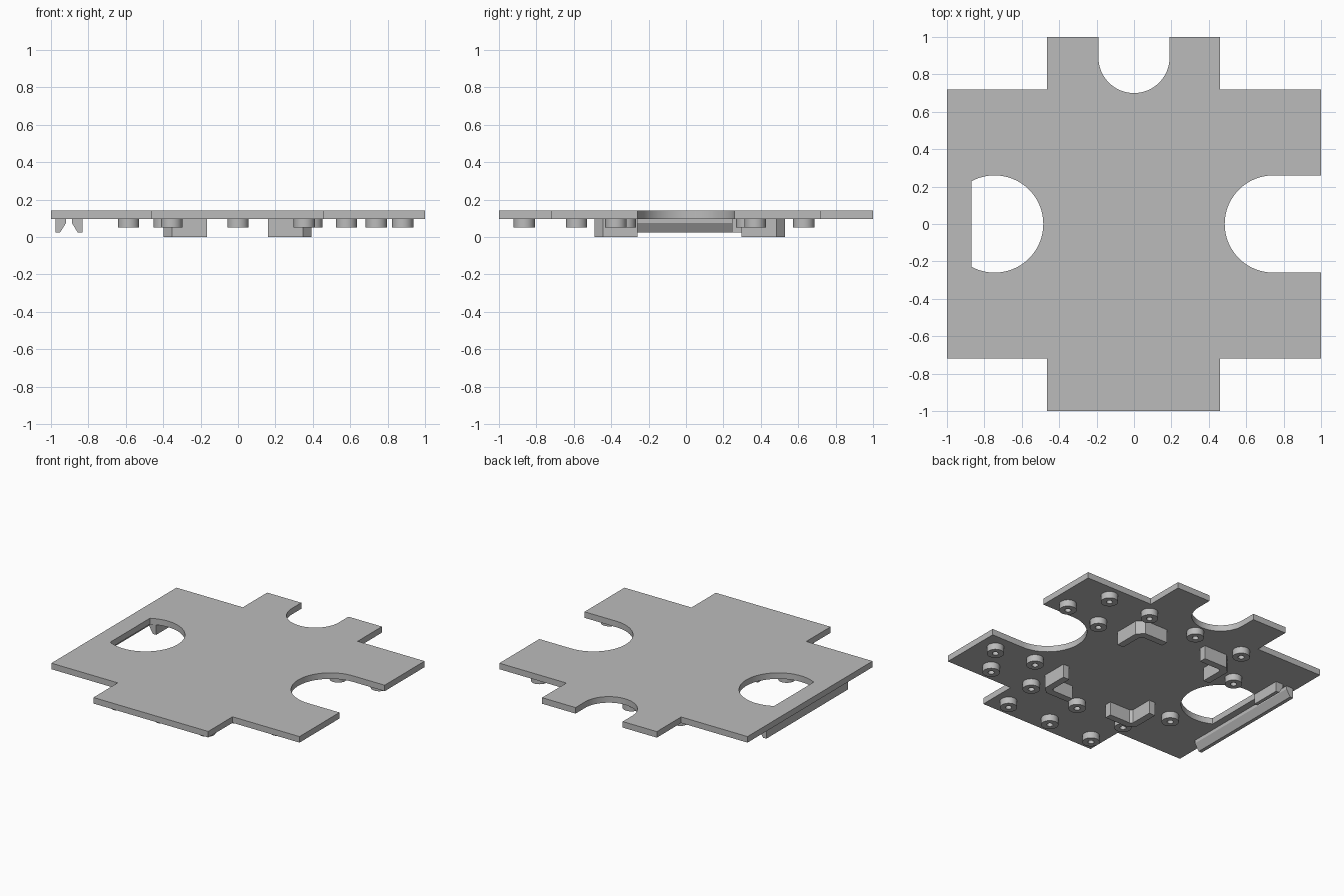
import bpy, bmesh
from math import sin, cos, radians, sqrt, acos, degrees
from mathutils import Matrix, Vector

if "Cube" in bpy.data.objects:
    bpy.data.objects.remove(bpy.data.objects["Cube"], do_unlink=True)

grey = bpy.data.materials.new("plain_grey")
grey.use_nodes = True
COLOR = (0.5, 0.5, 0.5, 1)
grey.diffuse_color = COLOR
grey.node_tree.nodes["Principled BSDF"].inputs["Base Color"].default_value = COLOR

PLATE_Z, TOP_Z = 0.098, 0.142


def arc(cx, cy, r, a0, a1, n):
    steps = [radians(a0 + (a1 - a0) * i / n) for i in range(n + 1)]
    return [(cx + r * cos(a), cy + r * sin(a)) for a in steps]


def circle(cx, cy, r, n):
    return arc(cx, cy, r, 0, 360, n)[:-1]


def prism(name, loops, start, end, matrix=None):
    """Fill closed outlines (later ones are holes) and extrude them."""
    bm = bmesh.new()
    edges = []
    for loop in loops:
        vs = [bm.verts.new((x, y, start)) for x, y in loop]
        edges += [bm.edges.new((a, b)) for a, b in zip(vs, vs[1:] + vs[:1])]
    bmesh.ops.triangle_fill(bm, edges=edges, use_beauty=True)
    grown = bmesh.ops.extrude_face_region(bm, geom=bm.faces[:], use_keep_orig=True)
    moved = [g for g in grown["geom"] if isinstance(g, bmesh.types.BMVert)]
    bmesh.ops.translate(bm, verts=moved, vec=Vector((0, 0, end - start)))
    if matrix:
        bmesh.ops.transform(bm, matrix=matrix, verts=bm.verts)
    bmesh.ops.recalc_face_normals(bm, faces=bm.faces[:])
    mesh = bpy.data.meshes.new(name)
    bm.to_mesh(mesh)
    bm.free()
    mesh.materials.append(grey)
    obj = bpy.data.objects.new(name, mesh)
    bpy.context.collection.objects.link(obj)
    bpy.ops.object.select_all(action='DESELECT')
    obj.select_set(True)
    bpy.context.view_layer.objects.active = obj
    bpy.ops.object.shade_smooth_by_angle(angle=radians(30))
    return obj


# Cross-shaped plate with a back notch, a left notch and a D-shaped window
W, E, ARM, R = -0.465, 0.46, 0.72, 0.26
outline = [(W, -1), (E, -1), (E, -ARM), (1, -ARM), (1, -R)]
outline += arc(0.745, 0, R, 270, 90, 40)
outline += [(1, R), (1, ARM), (E, ARM), (E, 1), (0.19, 1)]
outline += arc(0, 0.89, 0.19, 0, -180, 40)
outline += [(-0.19, 1), (W, 1), (W, ARM), (-1, ARM), (-1, -ARM), (W, -ARM)]
flat = degrees(acos(-0.125 / R))
window = arc(-0.745, 0, R, -flat, flat, 56)
prism("plate", [outline, window], PLATE_Z, TOP_Z)

# Screw bosses under the plate, by row
rows = {
    0.63: (-0.395, 0, 0.395, 0.74),
    0.37: (0.88,),
    0.325: (-0.585, 0.58),
    -0.325: (-0.585, 0.58),
    -0.375: (0.88,),
    -0.585: (-0.395, 0, 0.395, 0.74),
    -0.865: (-0.355, 0, 0.355),
}
for y, xs in rows.items():
    for x in xs:
        prism("screw_boss", [circle(x, y, 0.057, 32), circle(x, y, 0.021, 20)],
              0.05, PLATE_Z)

# Four corner brackets with chamfered bends, opening towards the middle
LENGTH, THICK, CUT = 0.232, 0.05, 0.045
inner_cut = CUT - THICK * (2 - sqrt(2))
bracket = [(0, LENGTH), (0, CUT), (CUT, 0), (LENGTH, 0), (LENGTH, THICK),
           (THICK + inner_cut, THICK), (THICK, THICK + inner_cut), (THICK, LENGTH)]
for cx, sx in ((-0.398, 1), (0.392, -1)):
    for cy, sy in ((-0.49, 1), (0.53, -1)):
        prism("corner_bracket", [[(cx + sx * x, cy + sy * y) for x, y in bracket]],
              0, PLATE_Z)

# Clip rails beside the window: one long outer, one short inner
rail = [(0, PLATE_Z), (0.057, PLATE_Z), (0.057, 0.075), (0.026, 0.025), (0, 0.025)]
along_y = Matrix(((1, 0, 0, 0), (0, 0, 1, 0), (0, 1, 0, 0), (0, 0, 0, 1)))
prism("outer_clip_rail", [[(-0.977 + x, z) for x, z in rail]], -0.47, 0.47, along_y)
prism("inner_clip_rail", [[(-0.831 - x, z) for x, z in rail]], 0.245, 0.47, along_y)
